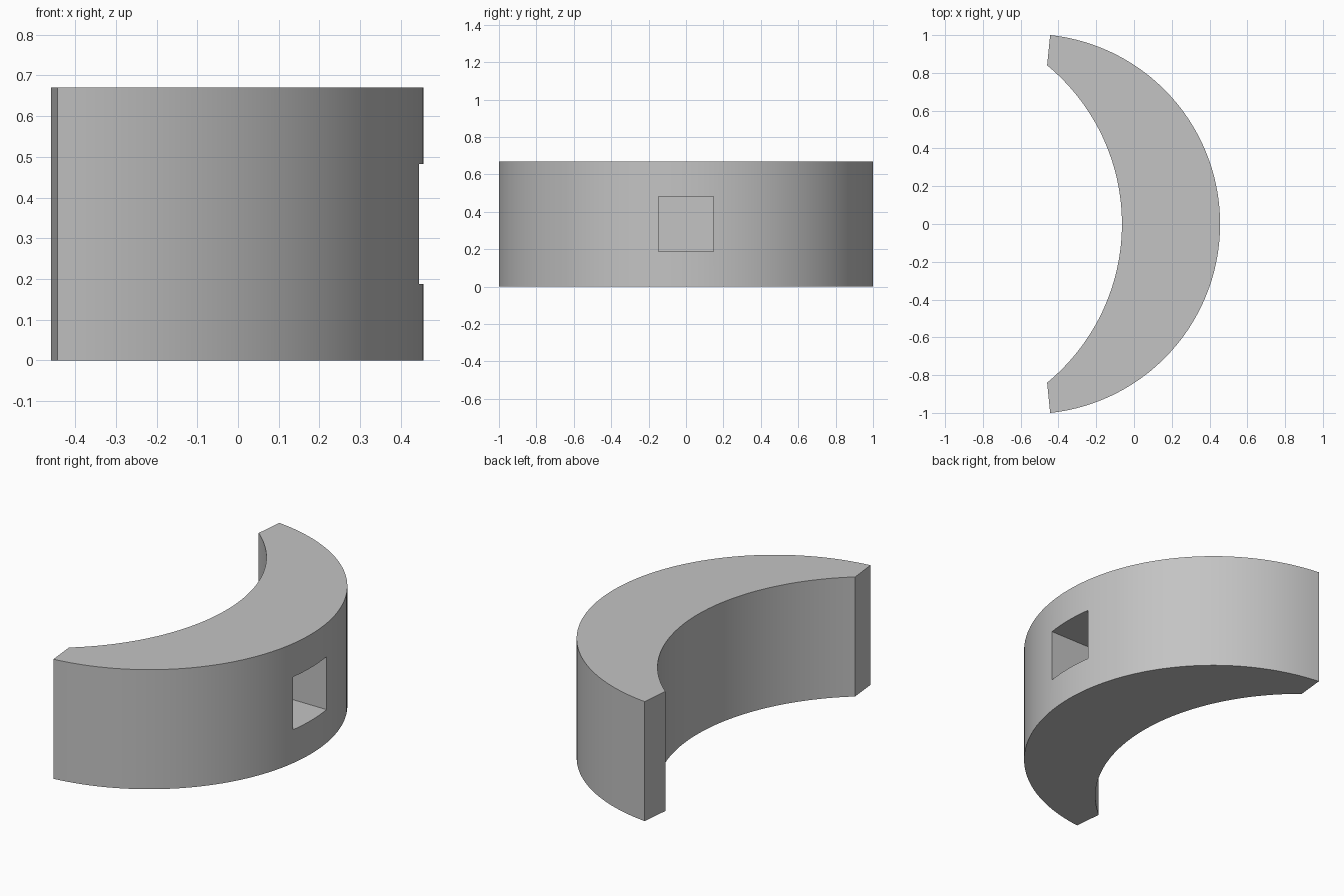
import bpy, bmesh
from math import asin, cos, sin

HEIGHT = 0.67
SEGMENTS = 80

default_cube = bpy.data.objects.get("Cube")
if default_cube:
    bpy.data.objects.remove(default_cube, do_unlink=True)

grey = bpy.data.materials.new("light grey")
grey.use_nodes = True
colour = (0.55, 0.55, 0.55, 1)
grey.diffuse_color = colour
grey.node_tree.nodes["Principled BSDF"].inputs["Base Color"].default_value = colour


def arc(apex_x, end_x, end_y):
    """Points of a circular arc bulging to +x, from -end_y to +end_y."""
    sagitta = apex_x - end_x
    radius = (end_y ** 2 + sagitta ** 2) / (2 * sagitta)
    half = asin(end_y / radius)
    return [(apex_x - radius + radius * cos(a), radius * sin(a))
            for a in (half * (2 * i / SEGMENTS - 1) for i in range(SEGMENTS + 1))]


def extrude_profile(name, points, z0, z1):
    bm = bmesh.new()
    base = bm.faces.new([bm.verts.new((x, y, z0)) for x, y in points])
    top = bmesh.ops.extrude_face_region(bm, geom=[base])
    verts = [v for v in top["geom"] if isinstance(v, bmesh.types.BMVert)]
    bmesh.ops.translate(bm, verts=verts, vec=(0, 0, z1 - z0))
    bmesh.ops.recalc_face_normals(bm, faces=bm.faces)
    mesh = bpy.data.meshes.new(name)
    bm.to_mesh(mesh)
    bm.free()
    mesh.materials.append(grey)
    obj = bpy.data.objects.new(name, mesh)
    bpy.context.collection.objects.link(obj)
    return obj


# Crescent body between a larger and a smaller arc, with radial ends
outer = arc(0.456, -0.444, 1.0)
inner = arc(-0.064, -0.46, 0.84)
body = extrude_profile("crescent_body", outer + inner[::-1], 0, HEIGHT)

# Blind square pocket in the outer wall
w = 0.148
pocket = extrude_profile("pocket_cutter",
                         [(0.156, -w), (0.6, -w), (0.6, w), (0.156, w)],
                         HEIGHT / 2 - w, HEIGHT / 2 + w)
pocket.hide_render = True

cut = body.modifiers.new("pocket", 'BOOLEAN')
cut.operation = 'DIFFERENCE'
cut.solver = 'EXACT'
cut.object = pocket

bpy.ops.object.select_all(action='DESELECT')
body.select_set(True)
bpy.context.view_layer.objects.active = body
bpy.ops.object.modifier_apply(modifier=cut.name)
bpy.data.objects.remove(pocket, do_unlink=True)
bpy.ops.object.shade_smooth_by_angle(angle=0.5)
